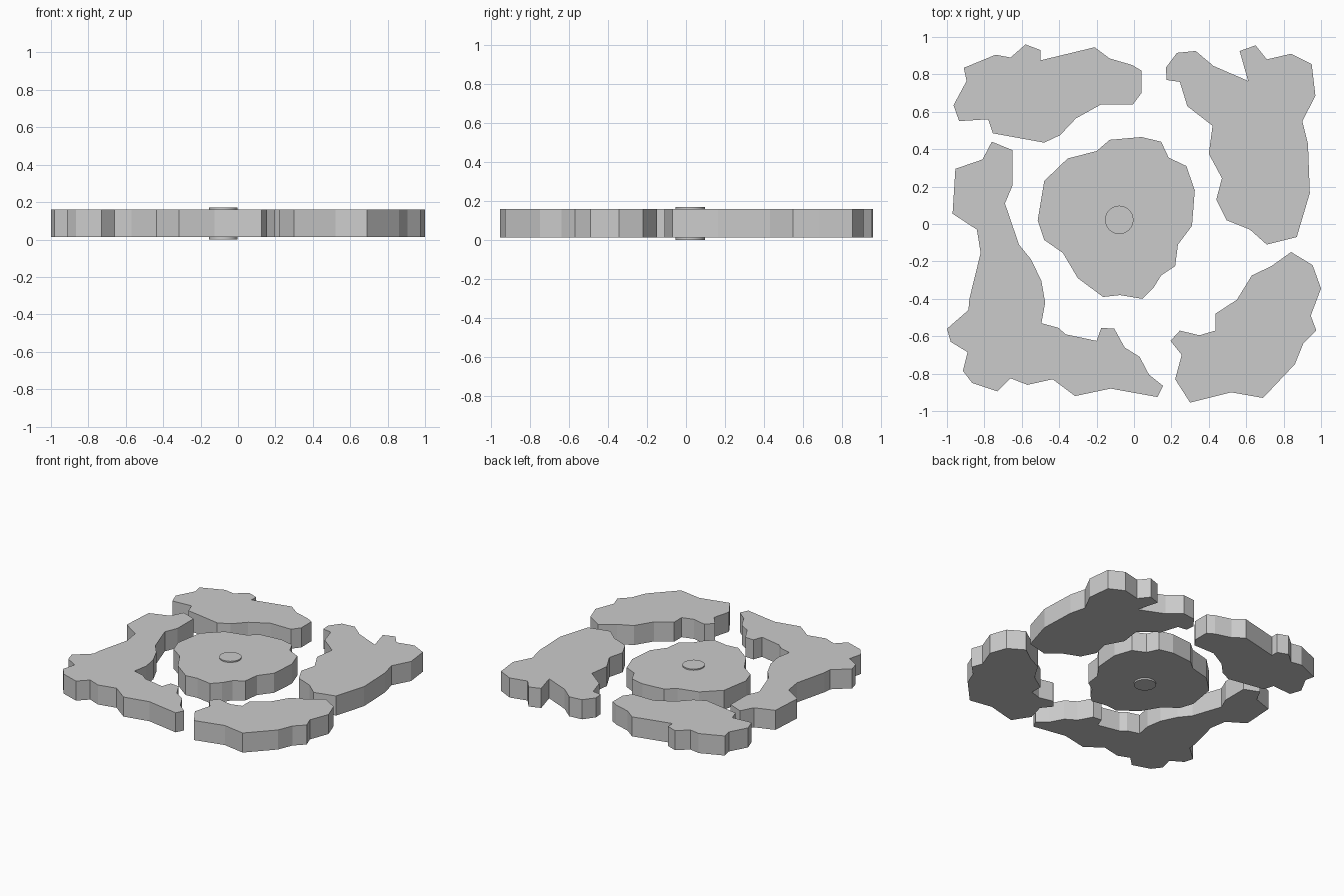
import bpy, bmesh

Z0, Z1 = 0.013, 0.161   # slab underside and top

def slab(name, outline):
    """Extrude a closed 2D outline into a flat-faced slab."""
    bm = bmesh.new()
    face = bm.faces.new([bm.verts.new((x, y, Z0)) for x, y in outline])
    res = bmesh.ops.extrude_face_region(bm, geom=[face], use_keep_orig=True)
    top = [g for g in res["geom"] if isinstance(g, bmesh.types.BMVert)]
    bmesh.ops.translate(bm, verts=top, vec=(0, 0, Z1 - Z0))
    bmesh.ops.recalc_face_normals(bm, faces=bm.faces)
    bmesh.ops.triangulate(bm, faces=[f for f in bm.faces if len(f.verts) > 4])
    mesh = bpy.data.meshes.new(name)
    bm.to_mesh(mesh)
    bm.free()
    obj = bpy.data.objects.new(name, mesh)
    bpy.context.collection.objects.link(obj)

# Round central stone
slab("centre_stone", [
    (.04, .465), (.145, .44), (.185, .355), (.28, .31), (.325, .18), (.31, -.01),
    (.235, -.11), (.22, -.225), (.145, -.275), (.105, -.34), (.045, -.40),
    (-.075, -.38), (-.165, -.39), (-.30, -.29), (-.38, -.155), (-.48, -.085),
    (-.515, .02), (-.48, .23), (-.355, .35), (-.20, .39), (-.13, .45)])

# Back left stone
slab("back_left_stone", [
    (-.91, .835), (-.74, .905), (-.66, .89), (-.58, .96), (-.50, .93), (-.50, .875),
    (-.21, .945), (-.13, .885), (-.01, .85), (.04, .82), (.04, .70), (-.005, .64),
    (-.175, .64), (-.31, .565), (-.395, .475), (-.48, .435), (-.755, .485),
    (-.78, .56), (-.935, .55), (-.965, .635), (-.895, .765)])

# Back right stone
slab("back_right_stone", [
    (.175, .77), (.17, .835), (.23, .915), (.33, .925), (.425, .845), (.61, .765),
    (.565, .925), (.65, .955), (.71, .88), (.84, .91), (.95, .855), (.97, .685),
    (.90, .55), (.93, .43), (.94, .165), (.87, -.07), (.71, -.11), (.62, -.03),
    (.495, .02), (.44, .13), (.47, .245), (.40, .375), (.42, .525), (.285, .63),
    (.245, .76)])

# Front right stone
slab("front_right_stone", [
    (.84, -.15), (.955, -.22), (1.0, -.345), (.945, -.49), (.975, -.57),
    (.905, -.64), (.86, -.75), (.69, -.93), (.52, -.90), (.30, -.955), (.22, -.83),
    (.255, -.70), (.195, -.625), (.245, -.57), (.35, -.595), (.435, -.57),
    (.435, -.48), (.55, -.405), (.63, -.275), (.735, -.225)])

# L-shaped front left stone
slab("front_left_stone", [
    (-.76, .44), (-.65, .395), (-.65, .205), (-.69, .11), (-.615, -.11),
    (-.55, -.19), (-.495, -.305), (-.475, -.42), (-.495, -.53), (-.405, -.555),
    (-.365, -.59), (-.20, -.625), (-.175, -.555), (-.105, -.56), (-.05, -.66),
    (.03, -.71), (.08, -.805), (.155, -.865), (.125, -.925), (-.125, -.88),
    (-.315, -.92), (-.435, -.83), (-.57, -.86), (-.66, -.825), (-.73, -.895),
    (-.865, -.85), (-.915, -.785), (-.89, -.685), (-.98, -.63), (-1.0, -.56),
    (-.885, -.46), (-.88, -.40), (-.82, -.155), (-.84, -.03), (-.97, .055),
    (-.955, .295), (-.81, .345)])

# Pin through the centre stone, standing slightly proud at both ends
bpy.ops.mesh.primitive_cylinder_add(vertices=32, radius=.076, depth=.17,
                                    location=(-.079, .022, .085))
bpy.context.object.name = "centre_pin"
bpy.ops.object.shade_smooth_by_angle()
